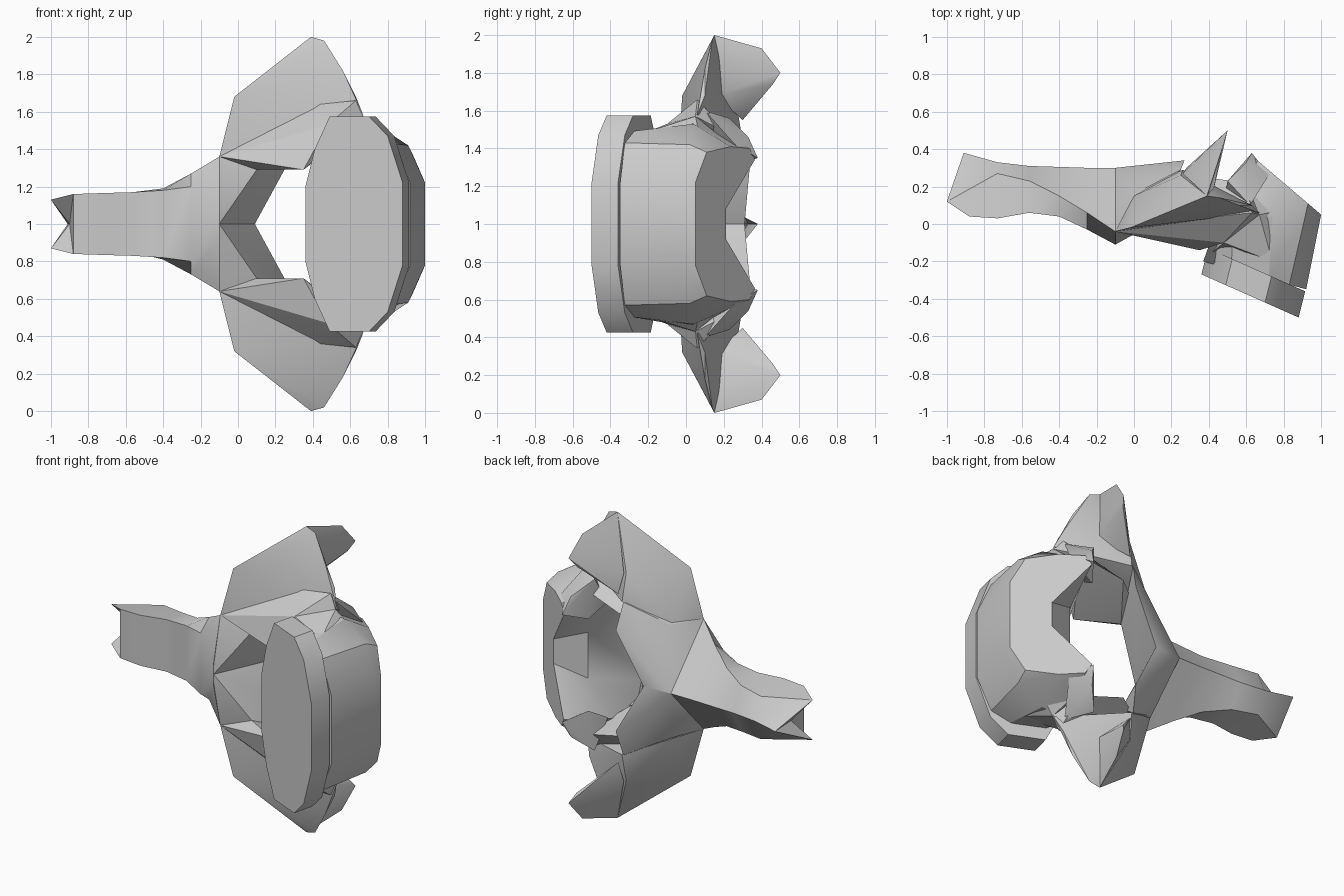
import bpy
import bmesh
from math import radians
from mathutils import Vector

cube = bpy.data.objects.get("Cube")
if cube:
    bpy.data.objects.remove(cube, do_unlink=True)

bone = bpy.data.materials.new("bone grey")
bone.use_nodes = True
bone.diffuse_color = (0.6, 0.6, 0.6, 1)
bone.node_tree.nodes["Principled BSDF"].inputs["Base Color"].default_value = bone.diffuse_color

CENTRE = 1.0  # height of the mirror plane


def finish(name, bm):
    """Turn a bmesh into a shaded object lifted to the mirror plane."""
    bmesh.ops.recalc_face_normals(bm, faces=bm.faces[:])
    mesh = bpy.data.meshes.new(name)
    bm.to_mesh(mesh)
    bm.free()
    mesh.materials.append(bone)
    part = bpy.data.objects.new(name, mesh)
    part.location.z = CENTRE
    bpy.context.collection.objects.link(part)
    bpy.ops.object.select_all(action="DESELECT")
    part.select_set(True)
    bpy.context.view_layer.objects.active = part
    bpy.ops.object.shade_smooth_by_angle(angle=radians(30))
    return part


def flip(point):
    x, y, z = point
    return (x, y, -z)


def ring(half):
    """Close a half outline by mirroring it below the centre plane."""
    return half + [flip(p) for p in reversed(half) if p[2] > 0]


def loft(name, halves, notch=None):
    """Skin closed rings; an optional notch point dents the first cap."""
    bm = bmesh.new()
    rows = [[bm.verts.new(p) for p in ring(half)] for half in halves]
    count = len(rows[0])
    for a, b in zip(rows, rows[1:]):
        for i in range(count):
            j = (i + 1) % count
            bm.faces.new((a[i], a[j], b[j], b[i]))
    if notch:
        tip = bm.verts.new(notch)
        for i in range(count):
            bm.faces.new((rows[0][i], tip, rows[0][(i + 1) % count]))
    else:
        bm.faces.new(rows[0])
    bm.faces.new(rows[-1])
    bm.normal_update()
    bmesh.ops.triangulate(bm, faces=[f for f in bm.faces if len(f.verts) > 4])
    return finish(name, bm)


def mirrored_hull(name, points):
    """Faceted chunk built above and below the centre plane."""
    for side, place in (("upper", lambda p: p), ("lower", flip)):
        bm = bmesh.new()
        for p in points:
            bm.verts.new(place(p))
        made = bmesh.ops.convex_hull(bm, input=bm.verts[:])
        loose = {v for v in made["geom_interior"] if isinstance(v, bmesh.types.BMVert)}
        bmesh.ops.delete(bm, geom=list(loose), context="VERTS")
        bmesh.ops.dissolve_limit(bm, angle_limit=radians(2), verts=bm.verts[:], edges=bm.edges[:])
        finish(side + "_" + name, bm)


# Front plate: tilted outline pushed straight back
outline = [(.36, .2), (.41, .4), (.49, .575), (.7, .575), (.8, .47), (.88, .22)]
front = [(x, -.26 - .444 * (x - .34), h) for x, h in outline]
push = Vector((.035, .14, 0))
back = [tuple(Vector(p) + push) for p in front]
loft("front_plate", [front, back])

# Main body: flares backwards to a sloping face with a bite on the canal side
rim = [(.37, .22), (.43, .4), (.52, .48), (.72, .49), (.83, .43), (.92, .22)]
body_front = [(x, -.2 - .27 * (x - .37), h) for x, h in rim]
body_middle = [(.61, .14, .15), (.47, .08, .4), (.53, .04, .55),
               (.74, .04, .53), (.91, .02, .42), (.99, 0, .24)]
end = [(.81, .08), (.63, .34), (.66, .4), (.78, .41), (.93, .38), (1, .22)]
body_back = [(x, .05 + .85 * (1 - x), h) for x, h in end]
loft("main_body", [body_front, body_middle, body_back])

# Long rear process: flat front, shoulder and central ridge, forked tip
tip = [(-.88, .04, .16), (-1, .12, .13), (-.91, .38, 0)]
sections = [
    (-.73, .03, .165, .27, .14, .33),
    (-.56, .06, .17, .23, .15, .31),
    (-.4, .04, .18, .15, .19, .305),
    (-.25, -.03, .2, .06, .27, .3),
    (-.1, -.11, .07, -.04, .36, .3),
]
spine = [[(x, yf, hf), (x, ys, hs), (x, yr, 0)] for x, yf, hf, ys, hs, yr in sections]
loft("long_process", [tip] + spine, notch=(-.9, .2, 0))

# Arch walls closing the canal
root = (-.1, -.04, .36)
sill = (.1, 0, .29)
mirrored_hull("arch_wall", [
    root, sill, (-.1, -.11, .05), (-.1, -.11, 0), (-.1, .3, 0),
    (.09, .31, 0), (.09, .31, .1), (.27, .34, .33), (.25, .29, .5), (0, .16, .37)])

# Side wings
peak = (.39, .15, 1)
bend = (.44, .04, .64)
mirrored_hull("wing", [
    root, (-.02, -.02, .68), peak, (.46, .14, .98), bend, (0, .15, .38),
    (.56, .1, .82), (.63, .1, .68), (.67, .06, .58),
    (.26, .29, .5), (.25, .26, .68)])

# Hooks on the wing tips
mirrored_hull("hook", [
    peak, (.47, .4, .93), (.5, .5, .8), (.47, .46, .74),
    (.42, .16, .68), (.28, .3, .55), (.26, .27, .68)])

# Bridges from arch to body
mirrored_hull("bridge", [
    root, sill, (.35, -.14, .29), (.48, -.1, .53), (.63, .06, .66), bend,
    (.67, .05, .57), (.6, .22, .48), (.3, .26, .4)])

# Low shoulders running from the bridges down to the body rim
mirrored_hull("shoulder", [
    (.48, -.1, .53), (.67, .05, .57), (.74, -.2, .49), (.82, -.24, .43),
    (.42, -.15, .35), (.82, .08, .43), (.6, .2, .45)])

# Joint knobs behind the body
mirrored_hull("knob", [
    (.63, .38, .35), (.6, .33, .46), (.5, .23, .56), (.62, .1, .6),
    (.72, .26, .42), (.53, .25, .3), (.48, .12, .38)])
